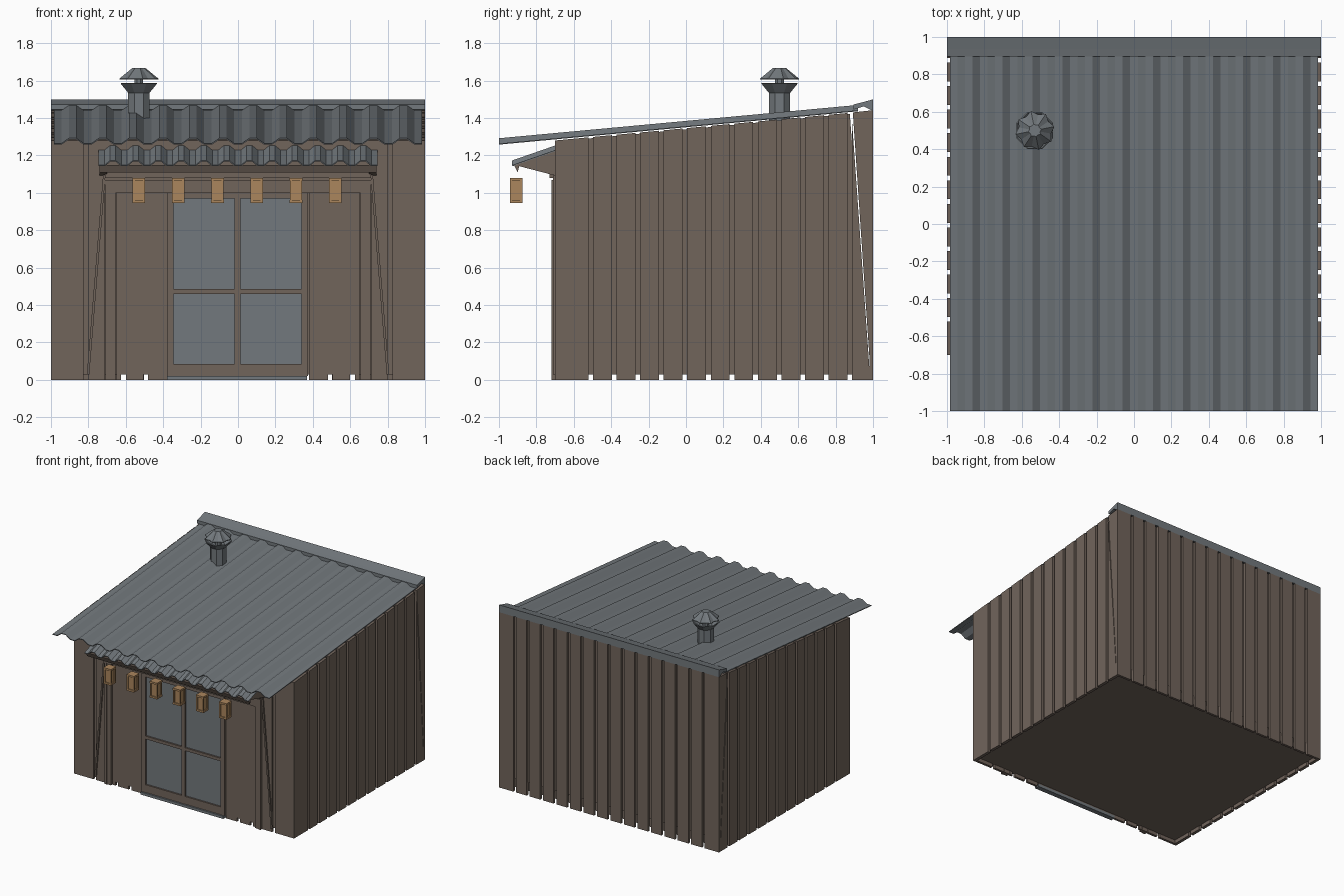
import bpy
import math

if "Cube" in bpy.data.objects:
    bpy.data.objects.remove(bpy.data.objects["Cube"])


def material(name, rgb):
    m = bpy.data.materials.new(name)
    m.use_nodes = True
    m.diffuse_color = (*rgb, 1)
    m.node_tree.nodes["Principled BSDF"].inputs["Base Color"].default_value = (*rgb, 1)
    return m


WOOD = material("weathered_brown_wood", (0.165, 0.128, 0.105))
METAL = material("grey_metal", (0.17, 0.19, 0.205))
AMBER = material("amber_lantern", (0.41, 0.24, 0.11))


def build(name, verts, faces, mat):
    me = bpy.data.meshes.new(name)
    me.from_pydata(verts, [], faces)
    me.materials.append(mat)
    ob = bpy.data.objects.new(name, me)
    bpy.context.collection.objects.link(ob)
    return ob


def prism(name, profile, x0, x1, mat=WOOD):
    """Extrude a counter-clockwise (y, z) profile along x."""
    n = len(profile)
    verts = [(x, y, z) for x in (x0, x1) for y, z in profile]
    faces = [(i, i + n, (i + 1) % n + n, (i + 1) % n) for i in range(n)]
    faces += [tuple(reversed(range(n))), tuple(range(n, 2 * n))]
    faces = [tuple(reversed(f)) for f in faces[:n]] + faces[n:]
    return build(name, verts, faces, mat)


def box(name, x0, x1, y0, y1, z0, z1, mat=WOOD):
    return prism(name, [(y0, z0), (y1, z0), (y1, z1), (y0, z1)], x0, x1, mat)


def lathe(name, x, y, rings, sides, mat, wobble=0.0):
    """Stack (radius, height) rings; wobble pulls in every other point."""
    verts, faces = [], []
    for r, z in rings:
        for i in range(sides):
            a = 2 * math.pi * (i + 0.5) / sides
            k = r * (1 - wobble * (i % 2))
            verts.append((x + k * math.cos(a), y + k * math.sin(a), z))
    for j in range(len(rings) - 1):
        for i in range(sides):
            k = (i + 1) % sides
            faces.append((j * sides + i, j * sides + k,
                          (j + 1) * sides + k, (j + 1) * sides + i))
    faces.append(tuple(reversed(range(sides))))
    faces.append(tuple(range((len(rings) - 1) * sides, len(rings) * sides)))
    return build(name, verts, faces, mat)


def corrugated(name, half, waves, front, back, height):
    """Trapezoid-wave sheet between a front and a back (y, z) edge."""
    step = 2 * half / (waves + 0.25)
    points = []
    for w in range(waves + 1):
        for t, up in ((0, 0), (0.25, 0), (0.5, 1), (0.75, 1)):
            x = -half + (w + t) * step
            if x <= half + 0.001:
                points.append((x, up * height))
    n = len(points)
    verts = [(x, y, z + h) for y, z in (front, back) for x, h in points]
    faces = [(i, i + 1, n + i + 1, n + i) for i in range(n - 1)]
    ob = build(name, verts, faces, METAL)
    mod = ob.modifiers.new("thickness", "SOLIDIFY")
    mod.thickness = 0.006
    return ob


def wall_top(y):
    return 1.28 + (y + 0.7) * 0.094


# Inner shell with floor, leaning at the rear
prism("inner_shell", [(-0.685, 0.03), (0.975, 0.03), (0.876, wall_top(0.87) - 0.005),
                      (-0.685, 1.275)], -0.98, 0.98)
prism("rear_wedge", [(0.982, 0.1), (0.982, 1.44), (0.892, 1.43)], -1, 1)

# Side boards with narrow gaps
gap = 0.0125
grooves = [-0.51 + 0.126 * k for k in range(12)]
edges = [-0.7 - gap] + grooves
for side, (x0, x1) in (("left", (0.975, 1.0)), ("right", (-1.0, -0.975))):
    for a, b in zip(edges, edges[1:]):
        a, b = a + gap, b - gap
        prism(side + "_board", [(a, 0), (b, 0), (b, wall_top(b)), (a, wall_top(a))], x0, x1)
    prism(side + "_corner_board", [(0.888, 0), (0.985, 0), (0.888, 1.38)], x0, x1)

# Back boards
cuts = [-1 - gap] + [0.1225 * k for k in range(-7, 8)] + [1 + gap]
for a, b in zip(cuts, cuts[1:]):
    box("back_board", a + gap, b - gap, 0.98, 1.0, 0, 1.44)

# Front wall boards, mirrored
for s in (-1, 1):
    for name, a, b, z0, z1 in (("front_corner_trim", 0.985, 1.0, 0, 1.28),
                               ("front_outer_board", 0.825, 0.98, 0, 1.28),
                               ("front_inner_board", 0.71, 0.8, 0, 1.28),
                               ("front_panel", 0.38, 0.65, 0.03, 1.02)):
        x0, x1 = sorted((s * a, s * b))
        box(name, x0, x1, -0.7, -0.68, z0, z1)
    # Panel feet
    for a, b in ((0.38, 0.48), (0.505, 0.6), (0.625, 0.65)):
        x0, x1 = sorted((s * a, s * b))
        box("panel_foot", x0, x1, -0.698, -0.68, 0, 0.03)
    # Post and slanted strut
    x0, x1 = sorted((s * 0.655, s * 0.705))
    box("front_post", x0, x1, -0.715, -0.68, 0, 1.0)
    x0, x1 = sorted((s * 0.69, s * 0.708))
    box("post_edge", x0, x1, -0.72, -0.7, 0, 1.0)
    verts = [(s * (x + d), y, z) for x, z in ((0.795, 0.03), (0.708, 1.1))
             for d, y in ((0, -0.695), (0.013, -0.695), (0.013, -0.712), (0, -0.712))]
    build("slanted_strut", verts, [(0, 1, 5, 4), (1, 2, 6, 5), (2, 3, 7, 6),
                                   (3, 0, 4, 7), (0, 3, 2, 1), (4, 5, 6, 7)], WOOD)
    # Awning bracket
    x0, x1 = sorted((s * 0.7, s * 0.74))
    prism("awning_bracket", [(-0.92, 1.15), (-0.69, 1.09), (-0.69, 1.23)], x0, x1)
box("wall_above_door", -0.71, 0.71, -0.7, -0.68, 1.0, 1.28)

# Sliding doors
box("door_glass", -0.36, 0.36, -0.694, -0.68, 0.05, 0.99, METAL)
box("door_step", -0.38, 0.37, -0.72, -0.68, 0, 0.022, METAL)
for a, b in ((-0.38, -0.345), (-0.018, 0.014), (0.34, 0.375)):
    box("door_stile", a, b, -0.71, -0.68, 0.022, 1.0)
for a, b in ((0.022, 0.085), (0.46, 0.485), (0.97, 1.0)):
    box("door_rail", -0.38, 0.375, -0.707, -0.68, a, b)

# Beams over the door and under the awning
box("lintel_beam", -0.71, 0.71, -0.72, -0.68, 1.0, 1.07)
box("upper_beam", -0.71, 0.71, -0.73, -0.68, 1.08, 1.11)
prism("awning_beam", [(-0.9, 1.11), (-0.89, 1.15), (-0.92, 1.15)], -0.74, 0.74)
corrugated("awning_roof", 0.745, 12, (-0.93, 1.148), (-0.7, 1.228), 0.025)

# Hanging lanterns
for k in range(6):
    x, y, h = -0.53 + 0.21 * k, -0.908, 0.034
    box("lantern_top", x - h, x + h, y - h, y + h, 1.065, 1.08, AMBER)
    box("lantern_base", x - h, x + h, y - h, y + h, 0.947, 0.962, AMBER)
    box("lantern_core", x - 0.025, x + 0.025, y - 0.025, y + 0.025, 0.962, 1.065, AMBER)
    for sx in (-1, 1):
        for sy in (-1, 1):
            px, py = x + sx * 0.027, y + sy * 0.027
            box("lantern_post", px - 0.006, px + 0.006, py - 0.006, py + 0.006,
                0.962, 1.065, AMBER)

# Main roof and ridge cap
corrugated("main_roof", 0.985, 12, (-1, 1.264), (0.92, 1.442), 0.028)
prism("ridge_cap", [(0.895, 1.445), (0.95, 1.462), (0.995, 1.44), (1.0, 1.44),
                    (1.0, 1.5), (0.935, 1.482), (0.895, 1.472)], -1, 1, METAL)

# Chimney with flared collar and pleated hood
cx, cy = -0.53, 0.5
lathe("chimney_pipe", cx, cy, [(0.062, 1.38), (0.062, 1.54)], 8, METAL)
lathe("chimney_collar", cx, cy, [(0.062, 1.535), (0.106, 1.585), (0.1, 1.588),
                                 (0.05, 1.55)], 8, METAL)
lathe("chimney_spindle", cx, cy, [(0.025, 1.54), (0.025, 1.65)], 8, METAL)
lathe("chimney_hood", cx, cy, [(0.03, 1.65), (0.106, 1.605), (0.106, 1.611),
                               (0.035, 1.668)], 16, METAL, 0.18)
